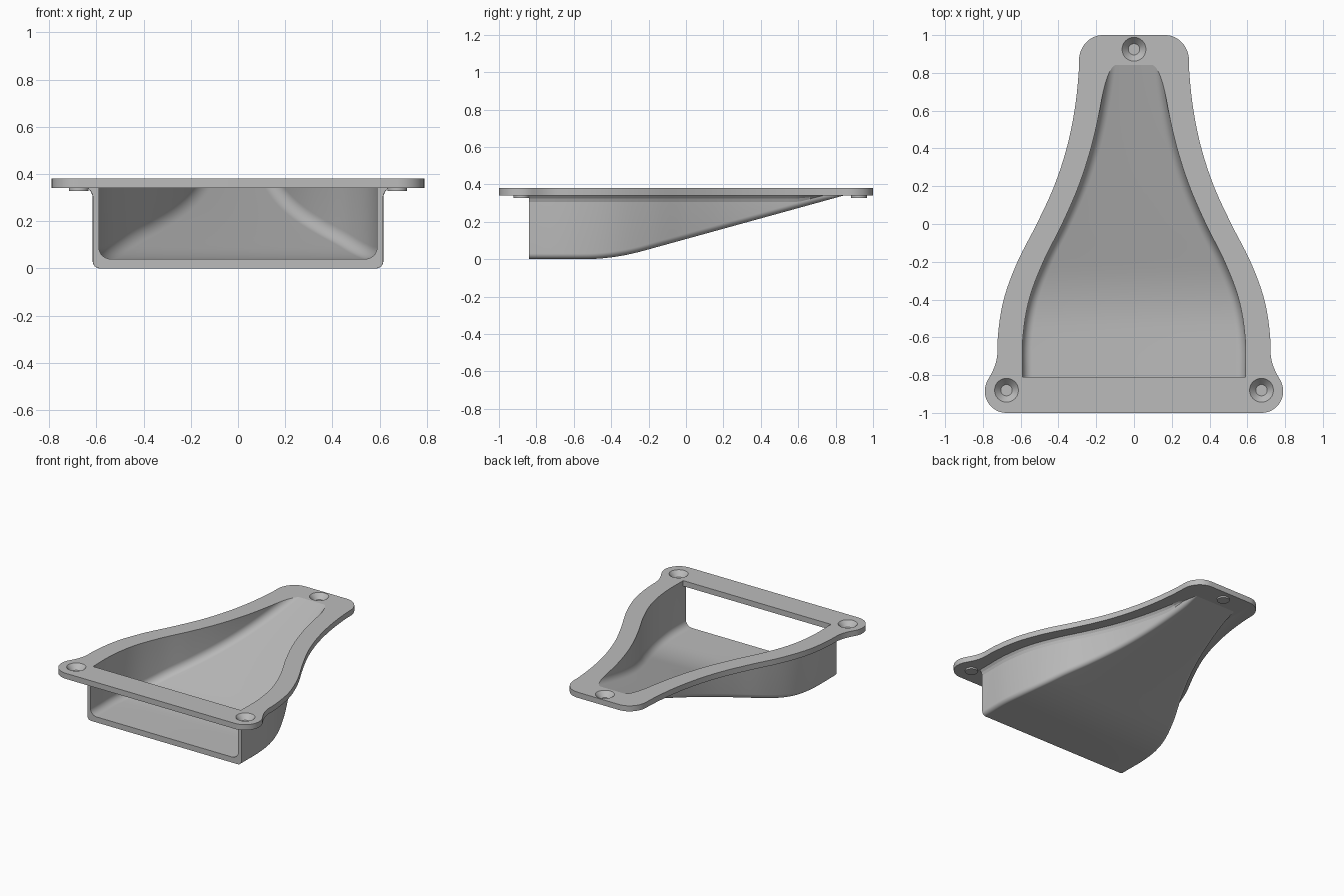
import bpy, bmesh, math
from mathutils import Vector, geometry

if "Cube" in bpy.data.objects:
    bpy.data.objects.remove(bpy.data.objects["Cube"])

TOP, UNDER = 0.38, 0.34      # flange faces
WALL, FLOOR = 0.025, 0.04    # duct thicknesses

grey = bpy.data.materials.new("plain grey")
grey.use_nodes = True
grey.diffuse_color = (0.5, 0.5, 0.5, 1)
grey.node_tree.nodes["Principled BSDF"].inputs["Base Color"].default_value = (0.5, 0.5, 0.5, 1)

# half widths every 0.2 along y, from -1 to 1
INNER = [0.59, 0.59, 0.588, 0.555, 0.48, 0.38, 0.293, 0.228, 0.182, 0.15, 0.13]
OUTER = [0.724, 0.724, 0.721, 0.69, 0.617, 0.515, 0.423, 0.357, 0.315, 0.293, 0.285]


def spline(vals, y):
    """Smooth curve through evenly spaced values."""
    t = (y + 1) / 0.2
    i = min(max(int(t), 0), len(vals) - 2)
    t -= i
    b, c = vals[i], vals[i + 1]
    a, d = vals[max(i - 1, 0)], vals[min(i + 2, len(vals) - 1)]
    return b + 0.5 * t * (c - a + t * (2*a - 5*b + 4*c - d + t * (3*(b - c) + d - a)))


def half_width(y, offset=0.0):
    """Duct half width, thickened along the wall normal."""
    slope = (spline(INNER, y + 0.01) - spline(INNER, y - 0.01)) / 0.02
    return spline(INNER, y) + offset * math.hypot(1, slope)


def ramp(y):
    """Underside of the duct: flat, then eased into a straight slope."""
    t = y + 0.55
    if t <= 0:
        return 0.0
    return 0.276 * (t * t / 0.64 if t < 0.32 else t - 0.16)


def section(y, w, floor, top, r, flare=0.0):
    """U-shaped outline with rounded lower corners, closed across the top."""
    half = [(w + flare, top)]
    if flare:
        low = max(0.305, floor + r + 0.001)
        high = max(UNDER, low + 0.002)
        half += [(w + flare, high), (w + flare * 0.35, low + (high - low) * 0.55), (w, low)]
    for k in range(11):
        a = math.pi / 2 * k / 10
        half.append((w - r + r * math.cos(a), floor + r - r * math.sin(a)))
    full = half + [(-x, z) for x, z in reversed(half)]
    return [Vector((x, y, z)) for x, z in full]


def make_object(name, bm):
    bmesh.ops.recalc_face_normals(bm, faces=bm.faces)
    mesh = bpy.data.meshes.new(name)
    bm.to_mesh(mesh)
    bm.free()
    mesh.materials.append(grey)
    obj = bpy.data.objects.new(name, mesh)
    bpy.context.collection.objects.link(obj)
    return obj


def loft(name, rings):
    bm = bmesh.new()
    loops = [[bm.verts.new(p) for p in ring] for ring in rings]
    for a, b in zip(loops, loops[1:]):
        for i in range(len(a)):
            j = (i + 1) % len(a)
            bm.faces.new((a[i], a[j], b[j], b[i]))
    bm.faces.new(loops[0])
    bm.faces.new(loops[-1])
    return make_object(name, bm)


def disc(name, x, y, z0, z1, r0, r1):
    rings = [[Vector((x + r * math.cos(k * math.tau / 48), y + r * math.sin(k * math.tau / 48), z))
              for k in range(48)] for z, r in ((z0, r0), (z1, r1))]
    return loft(name, rings)


def combine(target, tool, operation):
    mod = target.modifiers.new(operation.lower(), 'BOOLEAN')
    mod.operation = operation
    mod.solver = 'EXACT'
    mod.object = tool
    bpy.context.view_layer.objects.active = target
    bpy.ops.object.modifier_apply(modifier=mod.name)
    bpy.data.objects.remove(tool)


# flange outline, one side from back to front, then mirrored
side = []
for k in range(13):
    a = math.pi / 2 * (1 - k / 12)
    side.append((0.166 + 0.125 * math.cos(a), 0.865 + 0.135 * math.sin(a)))
side += [(spline(OUTER, y), y) for y in (0.82 - 0.04 * k for k in range(37))]
neck = geometry.interpolate_bezier(Vector((0.723, -0.67)), Vector((0.723, -0.74)),
                                   Vector((0.75, -0.784)), Vector((0.775, -0.8275)), 10)
side += [(p.x, p.y) for p in neck]
for k in range(1, 17):
    a = math.radians(30 - 120 * k / 16)
    side.append((0.675 + 0.115 * math.cos(a), -0.885 + 0.115 * math.sin(a)))
outline = side + [(-x, y) for x, y in reversed(side)]
duct = loft("duct_with_flange", [[Vector((x, y, z)) for x, y in outline] for z in (UNDER, TOP)])

# outer shell of the duct
rings = []
for k in range(44):
    y = -0.84 + 1.70 * k / 43
    f = ramp(y)
    r = min(0.03, (0.36 - f) * 0.6)
    rings.append(section(y, half_width(y, WALL), f, 0.36, r, 0.02))
combine(duct, loft("shell", rings), 'UNION')

# hollow: mouth below the front bar, then the open channel
rings = [section(y, half_width(y), FLOOR, UNDER, 0.05) for y in (-0.87, -0.811)]
for k in range(44):
    y = -0.81 + 1.69 * k / 43
    rings.append(section(y, half_width(y), ramp(y) + FLOOR, 0.5, 0.05))
combine(duct, loft("hollow", rings), 'DIFFERENCE')

# countersunk screw seats with small bosses beneath
for x, y in ((0.675, -0.88), (-0.675, -0.88), (0, 0.925)):
    combine(duct, disc("boss", x, y, 0.328, 0.35, 0.042, 0.042), 'UNION')
    combine(duct, disc("countersink", x, y, 0.343, 0.39, 0.03, 0.072), 'DIFFERENCE')

bpy.ops.object.select_all(action='DESELECT')
duct.select_set(True)
bpy.context.view_layer.objects.active = duct
bpy.ops.object.shade_smooth_by_angle(angle=math.radians(14))
